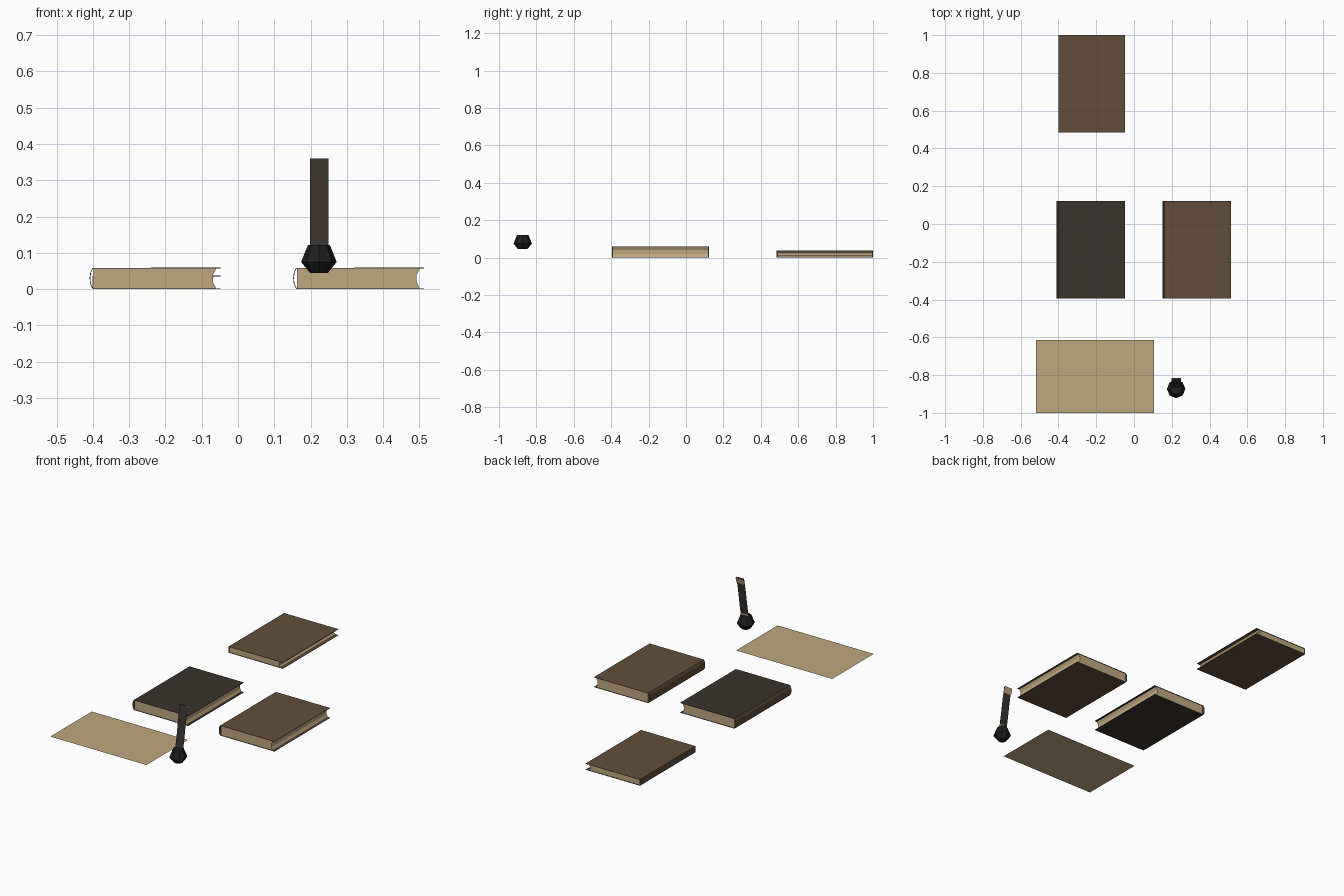
import bpy, math

if "Cube" in bpy.data.objects:
    bpy.data.objects.remove(bpy.data.objects["Cube"])


def material(name, rgb):
    m = bpy.data.materials.new(name)
    m.diffuse_color = (*rgb, 1)
    m.use_nodes = True
    m.node_tree.nodes["Principled BSDF"].inputs["Base Color"].default_value = m.diffuse_color
    return m


BROWN = material("brown_leather", (0.122, 0.076, 0.042))
DARK = material("dark_leather", (0.043, 0.033, 0.026))
PAPER = material("parchment", (0.53, 0.39, 0.212))
BLACK = material("black_glass", (0.013, 0.013, 0.013))


def make(name, verts, faces, mats, index=None):
    me = bpy.data.meshes.new(name)
    me.from_pydata(verts, [], faces)
    for m in mats:
        me.materials.append(m)
    if index:
        for p, i in zip(me.polygons, index):
            p.material_index = i
    ob = bpy.data.objects.new(name, me)
    bpy.context.collection.objects.link(ob)
    return ob


def strip(n):
    """Quads joining two rows of n points stored in pairs."""
    return [(2 * i, 2 * i + 1, 2 * i + 3, 2 * i + 2) for i in range(n - 1)]


def book(name, x0, x1, y0, y1, h, cover, spine, round_spine, overhang):
    # cover: open C profile running top board, spine, bottom board
    t = 0.001
    xs = x0 + (0.009 if round_spine else t)
    path = [(x1, h - t), (xs, h - t)]
    if round_spine:
        path += [(x0 + 0.003, h * 0.78), (x0 + t, h * 0.5), (x0 + 0.003, h * 0.22)]
    path += [(xs, t), (x1, t)]
    verts = [(x, y, z) for x, z in path for y in (y0, y1)]
    n = len(path)
    index = [0] + [1] * (n - 3) + [0]
    c = make(name + "_cover", verts, strip(n), [cover, spine], index)
    mod = c.modifiers.new("thickness", "SOLIDIFY")
    mod.thickness, mod.offset = 0.002, 0
    # page block: hollowed fore edge
    e = x1 - overhang
    lo, hi = 0.002, h - 0.002
    prof = [(xs + 0.002, lo), (e, lo), (e - 0.009, h * 0.33),
            (e - 0.009, h * 0.67), (e, hi), (xs + 0.002, hi)]
    k = len(prof)
    verts = [(x, y0 + 0.003, z) for x, z in prof] + [(x, y1 - 0.003, z) for x, z in prof]
    faces = [tuple(range(k)), tuple(reversed(range(k, 2 * k)))]
    faces += [(i, i + k, (i + 1) % k + k, (i + 1) % k) for i in range(k)]
    make(name + "_pages", verts, faces, [PAPER])


book("dark_book", -0.409, -0.048, -0.395, 0.122, 0.059, DARK, BROWN, True, 0.012)
book("brown_book", 0.152, 0.513, -0.395, 0.122, 0.059, BROWN, BROWN, True, 0.012)
book("thin_book", -0.401, -0.048, 0.485, 1.0, 0.037, BROWN, BROWN, False, 0.018)

# loose sheet
make("paper_sheet", [(x, y, 0.043) for x in (-0.52, 0.105) for y in (-1.0, -0.615)],
     [(0, 2, 3, 1)], [PAPER])

# inkwell: eight-sided pot
cx, cy, n = 0.223, -0.873, 8
rings = [(0.025, 0.045), (0.049, 0.075), (0.030, 0.122)]
verts = [(cx + r * math.cos(math.tau * i / n), cy + r * math.sin(math.tau * i / n), z)
         for r, z in rings for i in range(n)]
faces = [tuple(reversed(range(n))), tuple(range(2 * n, 3 * n))]
for j in (0, n):
    faces += [(j + i, j + (i + 1) % n, j + n + (i + 1) % n, j + n + i) for i in range(n)]
make("inkwell", verts, faces, [BLACK])


def vane(name, pts, mat):
    verts = [(x, y, z) for y, z in pts for x in (0.198, 0.249)]
    make(name, verts, strip(len(pts)), [mat])


# quill: thin leaning strip with a pale backing at the tip and foot
vane("quill_feather", [(-0.868, 0.10), (-0.852, 0.19), (-0.838, 0.28), (-0.822, 0.36)], DARK)
vane("quill_tip", [(-0.826, 0.322), (-0.815, 0.358)], PAPER)
vane("quill_foot", [(-0.865, 0.10), (-0.859, 0.135)], PAPER)
